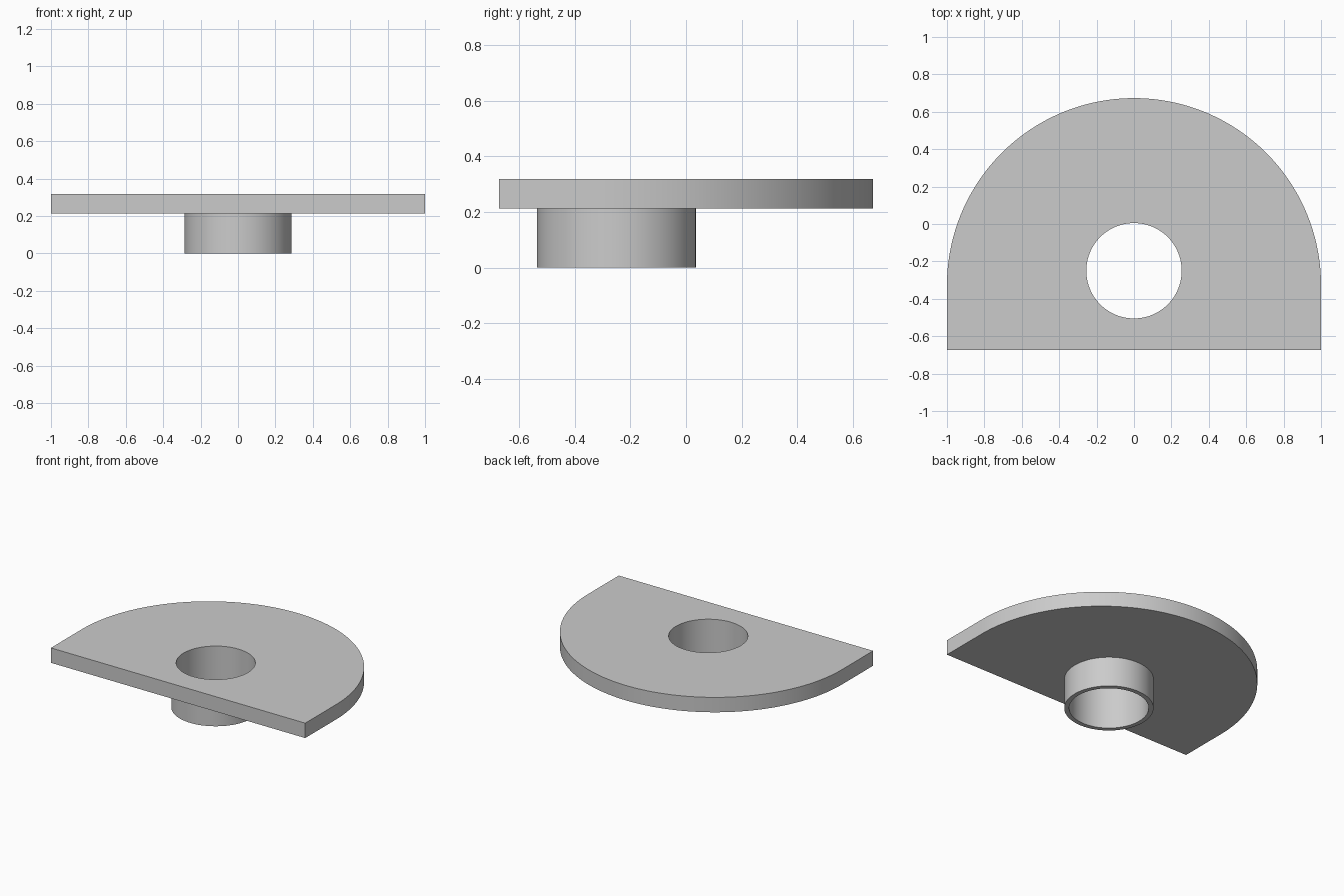
import bpy
import bmesh
from math import cos, sin, pi, radians

cube = bpy.data.objects.get("Cube")
if cube:
    bpy.data.objects.remove(cube)

HALF_WIDTH = 1.0
FRONT_Y, ARC_Y = -0.673, -0.327
HOLE_Y, HOLE_R, COLLAR_R = -0.25, 0.255, 0.286
PLATE_BOTTOM, PLATE_TOP = 0.212, 0.318
SEGMENTS = 96

grey = bpy.data.materials.new("plain grey")
grey.use_nodes = True
colour = (0.6, 0.6, 0.6, 1)
grey.diffuse_color = colour
grey.node_tree.nodes["Principled BSDF"].inputs["Base Color"].default_value = colour


def arc(radius, y, start, end, count):
    angles = [start + (end - start) * i / count for i in range(count + 1)]
    return [(radius * cos(a), y + radius * sin(a)) for a in angles]


def circle(radius):
    return arc(radius, HOLE_Y, 0, 2 * pi, SEGMENTS)[:-1]


def extruded_part(name, loops, bottom, top):
    """Fill the area between closed outlines and extrude it upwards."""
    bm = bmesh.new()
    edges = []
    for points in loops:
        verts = [bm.verts.new((x, y, bottom)) for x, y in points]
        edges += [bm.edges.new((v, verts[i - 1])) for i, v in enumerate(verts)]
    bmesh.ops.triangle_fill(bm, edges=edges, use_beauty=True, normal=(0, 0, 1))
    result = bmesh.ops.extrude_face_region(bm, geom=bm.faces[:], use_keep_orig=True)
    raised = [g for g in result["geom"] if isinstance(g, bmesh.types.BMVert)]
    bmesh.ops.translate(bm, verts=raised, vec=(0, 0, top - bottom))
    bmesh.ops.recalc_face_normals(bm, faces=bm.faces[:])
    mesh = bpy.data.meshes.new(name)
    bm.to_mesh(mesh)
    bm.free()
    mesh.materials.append(grey)
    obj = bpy.data.objects.new(name, mesh)
    bpy.context.collection.objects.link(obj)
    bpy.ops.object.select_all(action="DESELECT")
    obj.select_set(True)
    bpy.context.view_layer.objects.active = obj
    bpy.ops.object.shade_smooth_by_angle(angle=radians(30))
    return obj


# Plate: straight front edge, short parallel sides, half-round back, round hole
outline = [(-HALF_WIDTH, FRONT_Y), (HALF_WIDTH, FRONT_Y)]
outline += arc(HALF_WIDTH, ARC_Y, 0, pi, SEGMENTS)
extruded_part("plate", [outline, circle(HOLE_R)], PLATE_BOTTOM, PLATE_TOP)

# Thin collar hanging below the hole
extruded_part("collar", [circle(COLLAR_R), circle(HOLE_R)], 0, PLATE_BOTTOM)
